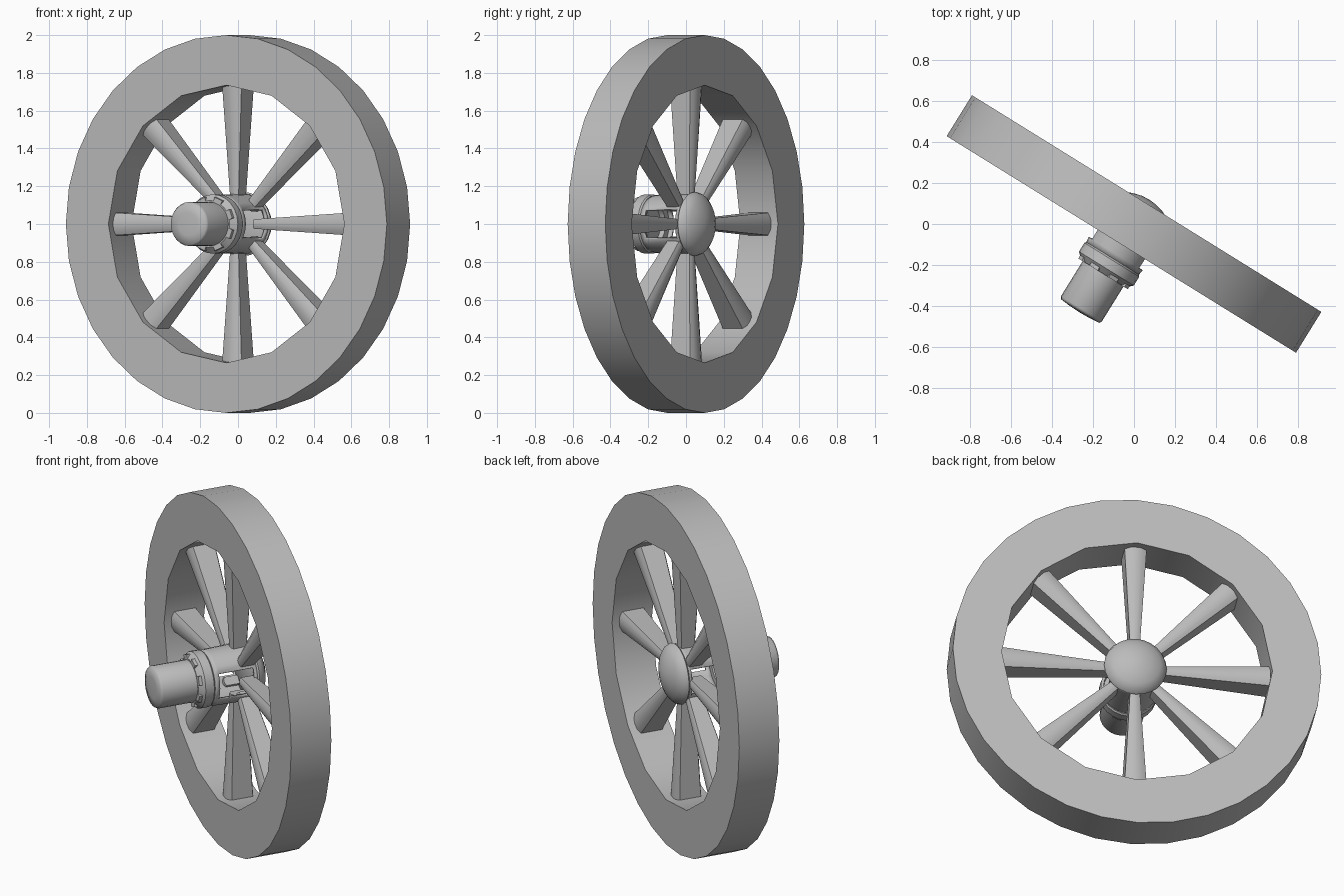
import bpy, bmesh, math
from mathutils import Matrix, Vector

cube = bpy.data.objects.get("Cube")
if cube:
    bpy.data.objects.remove(cube, do_unlink=True)

# Wheel frame: axle along local y, outer side towards -y, turned about z
FRAME = Matrix.Translation((0, 0, 1)) @ Matrix.Rotation(math.radians(-31.8), 4, "Z")

grey = bpy.data.materials.new("plain_grey")
grey.use_nodes = True
grey.diffuse_color = (0.5, 0.5, 0.5, 1)
grey.node_tree.nodes["Principled BSDF"].inputs["Base Color"].default_value = (0.5, 0.5, 0.5, 1)


def finish(name, bm, angle=35):
    bmesh.ops.remove_doubles(bm, verts=bm.verts, dist=0.0005)
    bmesh.ops.recalc_face_normals(bm, faces=bm.faces)
    mesh = bpy.data.meshes.new(name)
    bm.to_mesh(mesh)
    bm.free()
    mesh.materials.append(grey)
    obj = bpy.data.objects.new(name, mesh)
    bpy.context.collection.objects.link(obj)
    obj.matrix_world = FRAME
    bpy.ops.object.select_all(action="DESELECT")
    obj.select_set(True)
    bpy.context.view_layer.objects.active = obj
    bpy.ops.object.shade_smooth_by_angle(angle=math.radians(angle))
    return obj


def lathe(profile, sides, closed=False, skip=None, radius=None):
    """Spin (radius, outward distance) points round the axle."""
    bm = bmesh.new()
    rings = []
    for r, t in profile:
        ring = []
        for i in range(sides):
            a = math.tau * i / sides
            rr = radius(r, i) if radius else r
            ring.append(bm.verts.new((rr * math.sin(a), -t, rr * math.cos(a))))
        rings.append(ring)
    for j in range(len(rings) if closed else len(rings) - 1):
        a, b = rings[j], rings[(j + 1) % len(rings)]
        for i in range(sides):
            k = (i + 1) % sides
            if not (skip and skip(j, i)):
                bm.faces.new((a[i], a[k], b[k], b[i]))
    return bm


# Rim: finer outside, with half as many flats on the inside
INNER, HALF = 0.735, 0.117


def rim_radius(r, i):
    return r * math.cos(math.pi / 16) if r < 0.8 and i % 2 else r


finish("rim", lathe([(1, -HALF), (1, HALF), (INNER, HALF), (INNER, -HALF)],
                    32, closed=True, radius=rim_radius))

# Spokes: tapered, flat sides with rounded front and back
SECTION = [(0.5, 0.4), (0.27, 0.48), (0, 0.5), (-0.27, 0.48), (-0.5, 0.4)]
SECTION += [(-x, -y) for x, y in SECTION]
spokes = bmesh.new()
for n in range(8):
    turn = Matrix.Rotation(math.tau * n / 8, 4, "Y")
    ends = []
    for r, w, d in ((0.12, 0.05, 0.09), (0.73, 0.12, 0.155)):
        ends.append([spokes.verts.new(turn @ Vector((x * w, y * d, r))) for x, y in SECTION])
    for i in range(len(SECTION)):
        k = (i + 1) % len(SECTION)
        spokes.faces.new((ends[0][i], ends[0][k], ends[1][k], ends[1][i]))
    for ring in ends:
        spokes.faces.new(ring)
finish("spokes", spokes, 40)

# Domed cap on the inner side
finish("hub_cap", lathe([(0, -0.04), (0.155, -0.04), (0.17, -0.055), (0.16, -0.08),
                         (0.13, -0.105), (0.085, -0.125), (0.04, -0.137), (0, -0.14)], 24), 50)


# Hub drum: thin shell with slots around the two level spokes
def slot(j, i):
    return j == 1 and abs(math.cos(math.tau * (i + 0.5) / 24)) < 0.5


drum = finish("hub_drum", lathe([(0.162, -0.05), (0.16, -0.03), (0.155, 0.17), (0.15, 0.2)],
                                24, skip=slot))
shell = drum.modifiers.new("shell", "SOLIDIFY")
shell.thickness = 0.015

# Collar narrowing on to the axle
finish("collar", lathe([(0.1, 0.19), (0.145, 0.19), (0.157, 0.205), (0.157, 0.255),
                        (0.125, 0.285), (0.1, 0.285)], 24, closed=True), 30)

# Small lugs round the collar front
lugs = bmesh.new()
for n in range(8):
    m = Matrix.Rotation(math.tau * (n + 0.5) / 8, 4, "Y") @ Matrix.Translation((0, -0.268, 0.128))
    bmesh.ops.create_cube(lugs, size=1, matrix=m @ Matrix.Diagonal((0.05, 0.035, 0.03, 1)))
finish("collar_lugs", lugs)

# Axle stub with a softened end
finish("axle", lathe([(0, 0.22), (0.117, 0.22), (0.117, 0.485), (0.11, 0.498),
                      (0.06, 0.503), (0, 0.505)], 24), 60)
